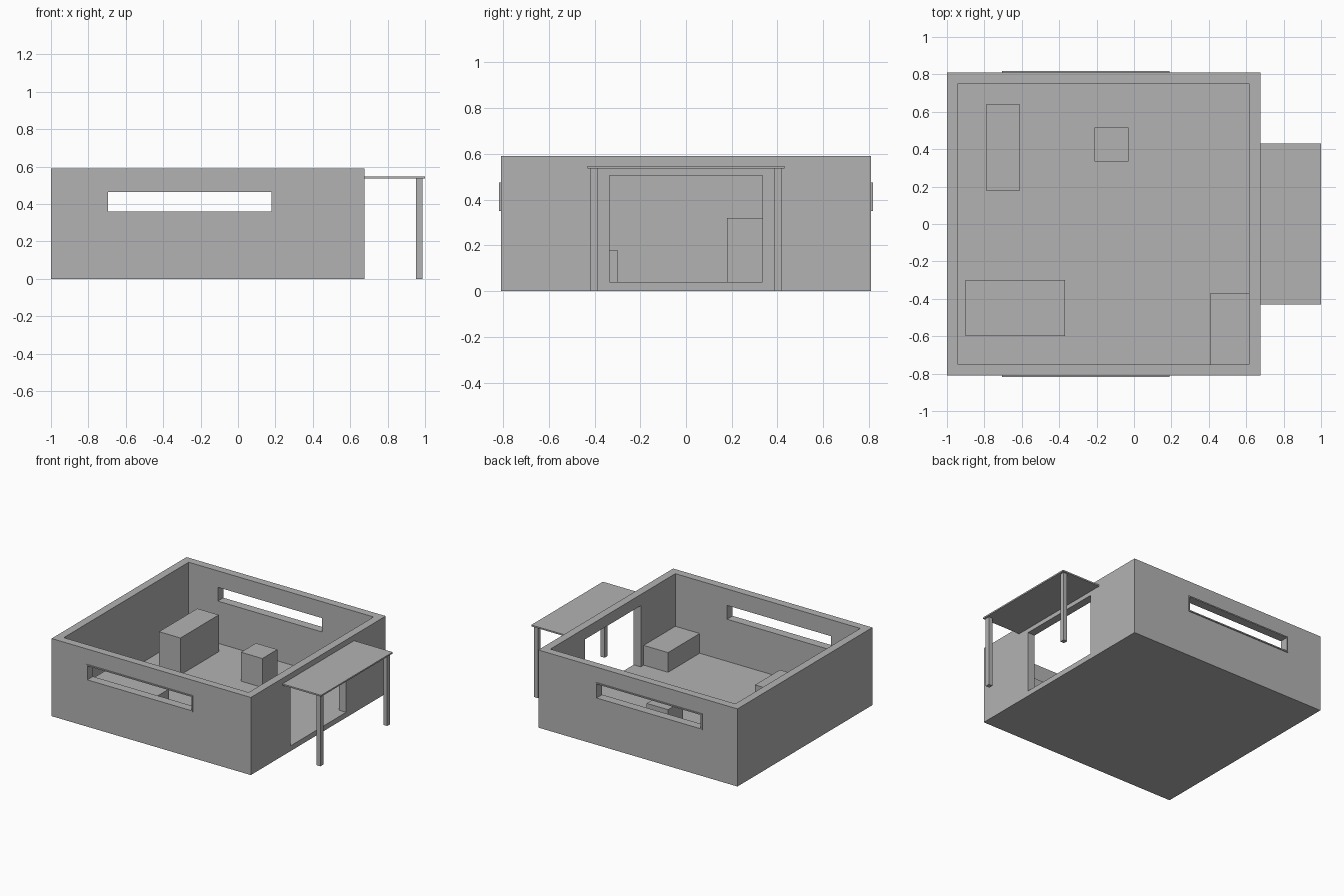
import bpy
import bmesh
from mathutils import Matrix, Vector

if "Cube" in bpy.data.objects:
    bpy.data.objects.remove(bpy.data.objects["Cube"], do_unlink=True)

grey = bpy.data.materials.new("plain grey")
grey.use_nodes = True
grey.diffuse_color = (0.45, 0.45, 0.45, 1)
grey.node_tree.nodes["Principled BSDF"].inputs["Base Color"].default_value = grey.diffuse_color


def box(name, x, y, z):
    """Box spanning the given (min, max) range on each axis."""
    lo, hi = (Vector(p) for p in zip(x, y, z))
    bm = bmesh.new()
    bmesh.ops.create_cube(bm, size=1, matrix=Matrix.Translation((lo + hi) / 2)
                          @ Matrix.Diagonal((*(hi - lo), 1)))
    mesh = bpy.data.meshes.new(name)
    bm.to_mesh(mesh)
    bm.free()
    mesh.materials.append(grey)
    obj = bpy.data.objects.new(name, mesh)
    bpy.context.collection.objects.link(obj)
    return obj


def cut(obj, x, y, z):
    """Cut a box-shaped opening out of an object."""
    cutter = box("cutter", x, y, z)
    cutter.hide_render = True
    mod = obj.modifiers.new("opening", "BOOLEAN")
    mod.operation = "DIFFERENCE"
    mod.solver = "EXACT"
    mod.object = cutter
    bpy.context.view_layer.objects.active = obj
    bpy.ops.object.modifier_apply(modifier=mod.name)
    bpy.data.objects.remove(cutter, do_unlink=True)


FLOOR = 0.04
WINDOW_X, WINDOW_Z = (-0.695, 0.18), (0.36, 0.465)

# Open-topped room with a floor slab, two slot windows and a doorway
room = box("room_walls", (-1, 0.675), (-0.81, 0.81), (0, 0.59))
cut(room, (-0.94, 0.615), (-0.75, 0.75), (FLOOR, 1))
cut(room, WINDOW_X, (-1, 1), WINDOW_Z)
cut(room, (0.5, 0.8), (-0.335, 0.335), (FLOOR, 0.505))

# Thin raised window frames
for side, y in (("front", (-0.817, -0.81)), ("back", (0.81, 0.817))):
    frame = box(side + "_window_frame", (-0.705, 0.19), y, (0.351, 0.474))
    cut(frame, WINDOW_X, (-1, 1), WINDOW_Z)

# Furniture blocks standing on the floor
box("bed", (-0.9, -0.37), (-0.6, -0.3), (FLOOR, 0.18))
box("cabinet", (-0.79, -0.61), (0.18, 0.64), (FLOOR, 0.32))
box("stool", (-0.21, -0.03), (0.335, 0.515), (FLOOR, 0.26))
box("corner_bench", (0.41, 0.615), (-0.75, -0.37), (FLOOR, 0.19))

# Porch canopy on two posts
box("porch_canopy", (0.675, 1), (-0.43, 0.43), (0.537, 0.548))
for side, y in (("front", (-0.418, -0.384)), ("back", (0.384, 0.418))):
    box(side + "_porch_post", (0.953, 0.986), y, (0, 0.537))
